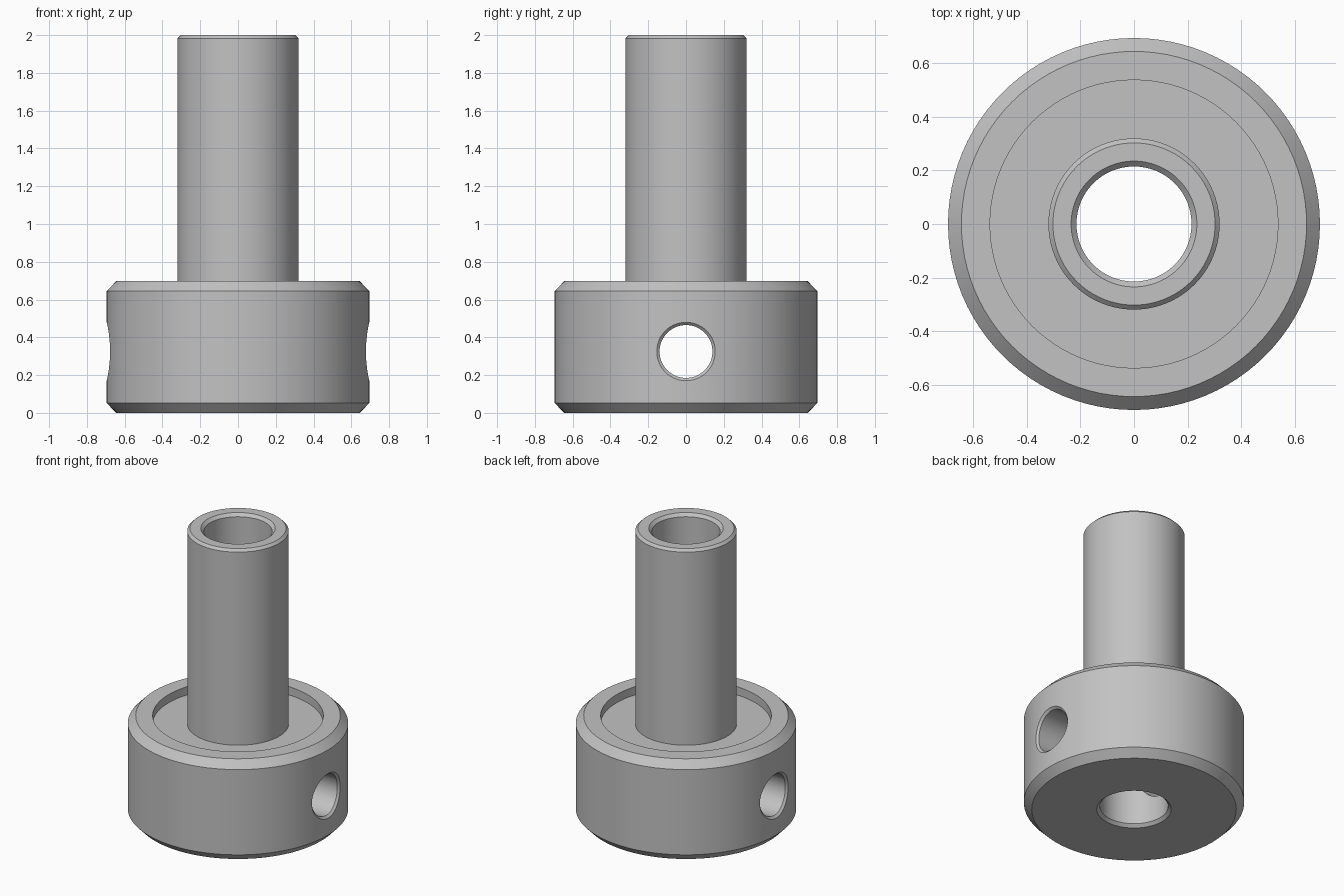
import bpy, bmesh, math

if "Cube" in bpy.data.objects:
    bpy.data.objects.remove(bpy.data.objects["Cube"])

SEG = 96
COLLAR_R = 0.695
HOLE_Z = 0.325

steel = bpy.data.materials.new("steel grey")
steel.diffuse_color = (0.54, 0.54, 0.54, 1)
steel.use_nodes = True
steel.node_tree.nodes["Principled BSDF"].inputs["Base Color"].default_value = steel.diffuse_color


def make_object(name, bm):
    bmesh.ops.recalc_face_normals(bm, faces=bm.faces)
    mesh = bpy.data.meshes.new(name)
    bm.to_mesh(mesh)
    bm.free()
    mesh.materials.append(steel)
    obj = bpy.data.objects.new(name, mesh)
    bpy.context.collection.objects.link(obj)
    return obj


def skin(bm, rings, closed):
    """Join rings of equal point count with quads."""
    loops = [[bm.verts.new(p) for p in ring] for ring in rings]
    pairs = list(zip(loops, loops[1:]))
    if closed:
        pairs.append((loops[-1], loops[0]))
    for a, b in pairs:
        n = len(a)
        for i in range(n):
            j = (i + 1) % n
            bm.faces.new((a[i], a[j], b[j], b[i]))
    if not closed:
        bm.faces.new(loops[0])
        bm.faces.new(loops[-1])


# Flanged sleeve: collar, recessed collar top, tube and bore in one profile (r, z)
profile = [
    (0.235, 0), (0.645, 0), (COLLAR_R, 0.052), (COLLAR_R, 0.645), (0.645, 0.697),
    (0.538, 0.697), (0.538, 0.64), (0.32, 0.64), (0.32, 1.983), (0.303, 2.0),
    (0.235, 2.0), (0.215, 1.98), (0.215, 0.02),
]
bm = bmesh.new()
angles = [2 * math.pi * i / SEG for i in range(SEG)]
skin(bm, [[(r * math.cos(a), r * math.sin(a), z) for a in angles] for r, z in profile], True)
sleeve = make_object("flanged_sleeve", bm)


# Cross hole cutter, its chamfer following the curved collar wall
def hole_ring(side, radius, offset=None):
    points = []
    for i in range(64):
        a = 2 * math.pi * (i + 0.5) / 64
        y, z = radius * math.cos(a), radius * math.sin(a)
        x = 0.9 if offset is None else math.sqrt(COLLAR_R ** 2 - y * y) + offset
        points.append((side * x, y, HOLE_Z + z))
    return points


steps = [(0.17, None), (0.17, 0.015), (0.14, -0.015)]
rings = [hole_ring(-1, *s) for s in steps] + [hole_ring(1, *s) for s in reversed(steps)]
bm = bmesh.new()
skin(bm, rings, False)
cutter = make_object("cross_hole_cutter", bm)
cutter.hide_render = True

cut = sleeve.modifiers.new("cross hole", 'BOOLEAN')
cut.operation = 'DIFFERENCE'
cut.solver = 'EXACT'
cut.object = cutter
bpy.context.view_layer.objects.active = sleeve
sleeve.select_set(True)
cutter.select_set(False)
bpy.ops.object.modifier_apply(modifier=cut.name)
bpy.data.objects.remove(cutter)

# Smooth round walls, crisp chamfers
bpy.ops.object.shade_smooth_by_angle(angle=math.radians(25))
